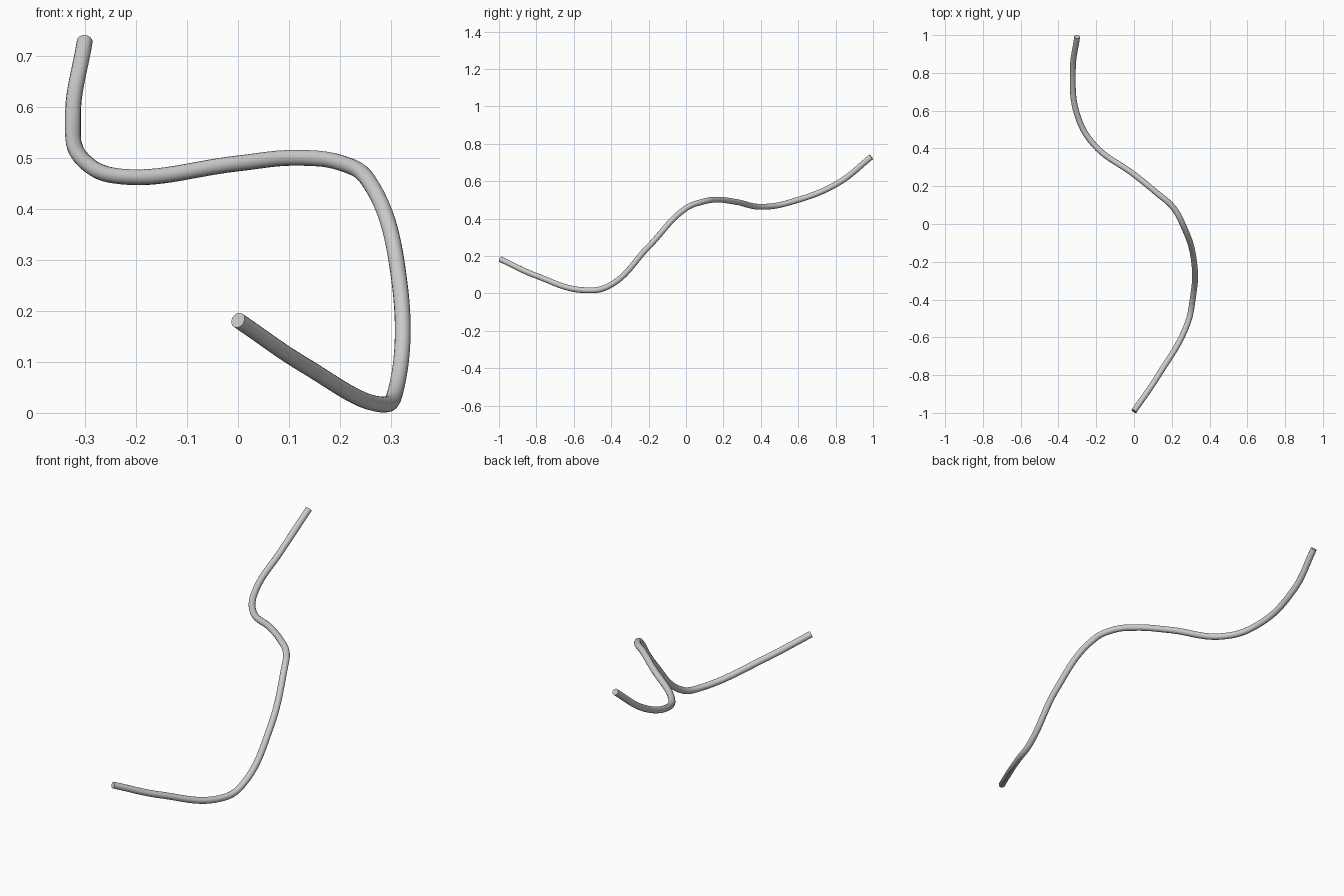
import bpy

if "Cube" in bpy.data.objects:
    bpy.data.objects.remove(bpy.data.objects["Cube"])

RADIUS = 0.0155

# Centreline of the bent tube, front end to back end
path = [
    (0.0, -0.991, 0.182), (0.13, -0.80, 0.094), (0.282, -0.53, 0.0165),
    (0.309, -0.41, 0.041), (0.318, -0.20, 0.25), (0.257, 0.0, 0.455),
    (0.205, 0.09, 0.49), (0.12, 0.165, 0.501), (0.0, 0.262, 0.49),
    (-0.21, 0.418, 0.463), (-0.298, 0.57, 0.491), (-0.324, 0.81, 0.588),
    (-0.301, 0.991, 0.73),
]

curve = bpy.data.curves.new("bent_tube", "CURVE")
curve.dimensions = "3D"
curve.resolution_u = 12
curve.bevel_depth = RADIUS
curve.bevel_resolution = 6
curve.use_fill_caps = True
spline = curve.splines.new("BEZIER")
spline.bezier_points.add(len(path) - 1)
for point, co in zip(spline.bezier_points, path):
    point.co = co
    point.handle_left_type = point.handle_right_type = "AUTO"

tube = bpy.data.objects.new("bent_tube", curve)
bpy.context.collection.objects.link(tube)

# Turn the swept tube into a smooth mesh with crisp flat ends
bpy.context.view_layer.objects.active = tube
tube.select_set(True)
bpy.ops.object.convert(target="MESH")
bpy.ops.object.shade_smooth_by_angle()
